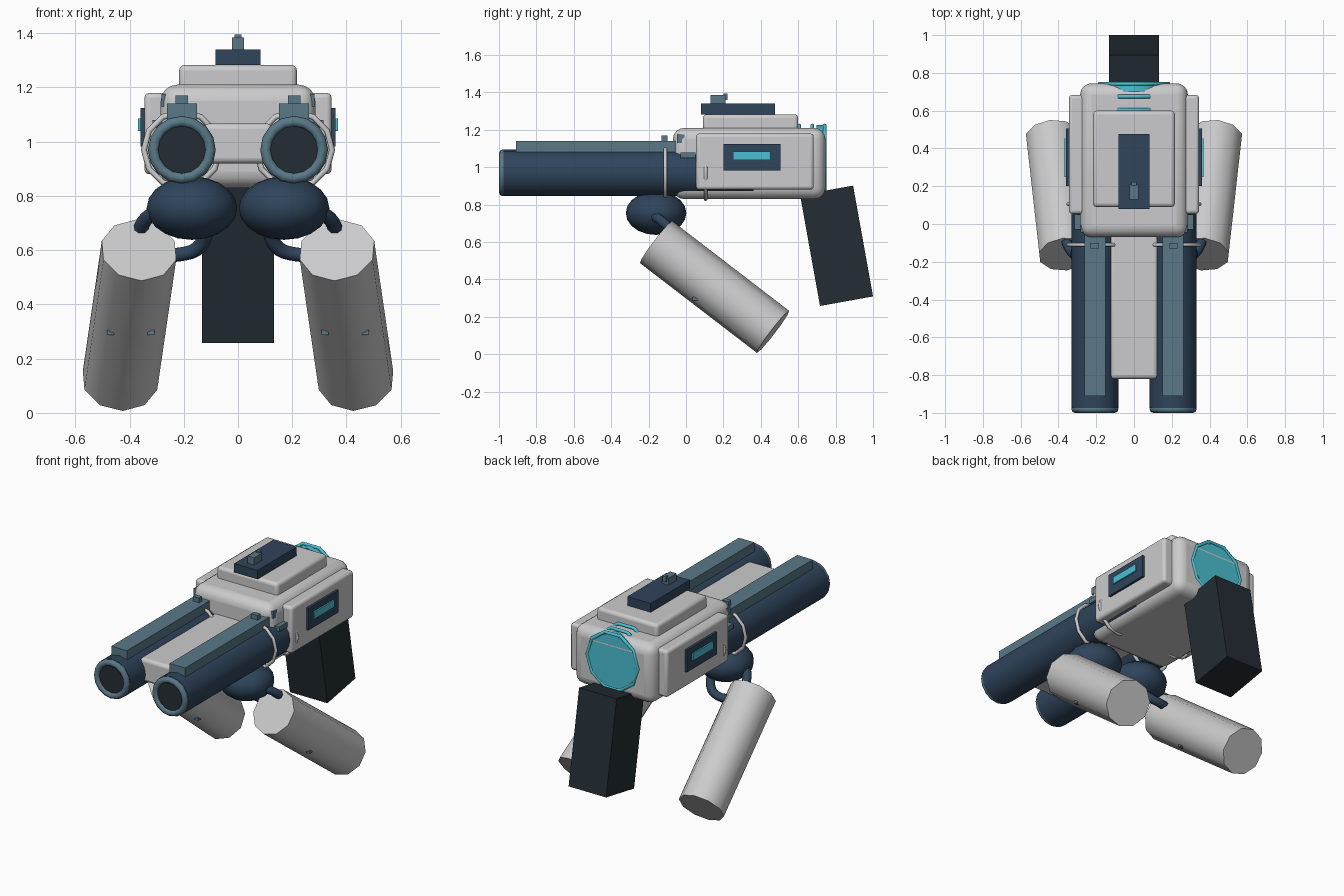
import bpy, math
from mathutils import Vector

if "Cube" in bpy.data.objects:
    bpy.data.objects.remove(bpy.data.objects["Cube"])


def mat(name, r, g, b):
    m = bpy.data.materials.new(name)
    m.diffuse_color = (r, g, b, 1)
    m.use_nodes = True
    m.node_tree.nodes["Principled BSDF"].inputs["Base Color"].default_value = m.diffuse_color
    return m


SHELL = mat("light grey shell", 0.60, 0.60, 0.61)
NAVY = mat("navy metal", 0.028, 0.058, 0.105)
STEEL = mat("steel blue", 0.10, 0.19, 0.245)
CYAN = mat("cyan glow", 0.07, 0.53, 0.65)
BLACK = mat("near black rubber", 0.017, 0.026, 0.034)


def finish(name, m, smooth=0):
    o = bpy.context.object
    o.name = name
    o.data.materials.append(m)
    if smooth:
        bpy.ops.object.shade_smooth_by_angle(angle=math.radians(smooth))
    return o


def box(name, m, x, y, z, bevel=0, segs=3):
    """Box from its (min, max) on each axis, with optional rounded edges."""
    bpy.ops.mesh.primitive_cube_add(size=1, location=[sum(a) / 2 for a in (x, y, z)])
    o = bpy.context.object
    o.scale = [a[1] - a[0] for a in (x, y, z)]
    bpy.ops.object.transform_apply(location=False, rotation=False, scale=True)
    if bevel:
        b = o.modifiers.new("Round", 'BEVEL')
        b.width, b.segments = bevel, segs
    return finish(name, m, 40 if bevel else 0)


def rod(name, m, a, b, r, sides):
    """Cylinder between two points."""
    a, b = Vector(a), Vector(b)
    bpy.ops.mesh.primitive_cylinder_add(vertices=sides, radius=r, depth=(b - a).length,
                                        location=(a + b) / 2)
    bpy.context.object.rotation_euler = (b - a).to_track_quat('Z', 'Y').to_euler()
    return finish(name, m, 40)


def ring(name, m, loc, R, r, sides=12, minor=6):
    """Torus facing along y."""
    bpy.ops.mesh.primitive_torus_add(location=loc, rotation=(math.pi / 2, 0, 0), major_radius=R,
                                     minor_radius=r, major_segments=sides, minor_segments=minor)
    return finish(name, m, 62)


def tube(name, m, pts, r):
    """Bent round hose through a few points."""
    cu = bpy.data.curves.new(name, 'CURVE')
    cu.dimensions = '3D'
    cu.bevel_depth, cu.bevel_resolution, cu.resolution_u = r, 2, 5
    cu.use_fill_caps = True
    s = cu.splines.new('BEZIER')
    s.bezier_points.add(len(pts) - 1)
    for p, c in zip(s.bezier_points, pts):
        p.co = c
        p.handle_left_type = p.handle_right_type = 'AUTO'
    o = bpy.data.objects.new(name, cu)
    bpy.context.collection.objects.link(o)
    cu.materials.append(m)
    return o


# Body, raised top deck and long centre nose
box("body", SHELL, (-.285, .285), (-.07, .745), (.83, 1.21), .06, 4)
box("top_deck", SHELL, (-.217, .217), (.09, .60), (1.15, 1.283), .02)
box("centre_nose", SHELL, (-.127, .127), (-.82, .1), (.92, 1.067), .02)

# Sight on top
box("sight_base", NAVY, (-.083, .083), (.08, .476), (1.283, 1.34))
box("sight_post", STEEL, (-.023, .023), (.13, .21), (1.335, 1.385))
box("sight_tip", STEEL, (-.012, .012), (.2, .222), (1.36, 1.395))

# Rear grip, tilted back
grip = box("grip", BLACK, (-.133, .133), (.661, .949), (.279, .881))
grip.rotation_euler.x = math.radians(10.2)

# Glowing coils and rear lens
for i, y in enumerate((.605, .675, .742)):
    ring(f"rear_coil_{i}", CYAN, (0, y, 1.05), .182, .011, 10)
rod("rear_lens", CYAN, (0, .70, 1.05), (0, .746, 1.0505), .175, 10)

for s, side in ((-1, "left"), (1, "right")):
    def span(a, b):
        return (a, b) if s > 0 else (-b, -a)

    bx = .207 * s

    # Barrel with muzzle, bore, rail and clamps
    rod(side + "_barrel", NAVY, (bx, -.975, .97), (bx, .36, .97), .125, 16)
    ring(side + "_muzzle", STEEL, (bx, -.98, .97), .105, .02, 16, 8)
    rod(side + "_bore", BLACK, (bx, -.985, .97), (bx, -.95, .97), .095, 16)
    box(side + "_rail", STEEL, span(.152, .262), (-.91, -.04), (1.07, 1.14))
    box(side + "_rail_bracket", STEEL, span(.128, .283), (-.045, -.008), (1.13, 1.175))
    box(side + "_rail_stop", STEEL, span(.185, .23), (-.13, -.1), (1.13, 1.17))
    box(side + "_clamp_block", STEEL, span(.28, .315), (-.03, .05), (1.05, 1.08))
    for y in (-.11, .105):
        ring(side + "_barrel_band", SHELL, (bx, y, .97), .14, .011)

    # Side panel with lit window
    box(side + "_side_panel", SHELL, span(.26, .345), (.053, .683), (.88, 1.18), .018)
    box(side + "_window_frame", NAVY, span(.33, .36), (.2, .505), (.983, 1.125))
    box(side + "_window", CYAN, span(.35, .369), (.25, .452), (1.04, 1.085))

    # Round pod under the barrel
    bpy.ops.mesh.primitive_uv_sphere_add(segments=16, ring_count=10, radius=1,
                                         location=(.17 * s, -.16, .755))
    bpy.context.object.scale = (.167, .162, .117)
    finish(side + "_pod", NAVY, 60)

    # Canister hung by two hoses
    rod(side + "_canister", SHELL, (.365 * s, -.16, .6), (.435 * s, .465, .12), .142, 10)
    tube(side + "_outer_hose", NAVY,
         [(.28 * s, -.19, .75), (.335 * s, -.14, .72), (.37 * s, -.06, .65)], .027)
    tube(side + "_inner_hose", NAVY,
         [(.11 * s, -.1, .69), (.145 * s, -.05, .61), (.21 * s, -.03, .585),
          (.32 * s, -.05, .585)], .027)
    for x in (.32, .47):
        box(side + "_canister_stud", STEEL, span(x - .013, x + .013), (.035, .065), (.288, .305))
